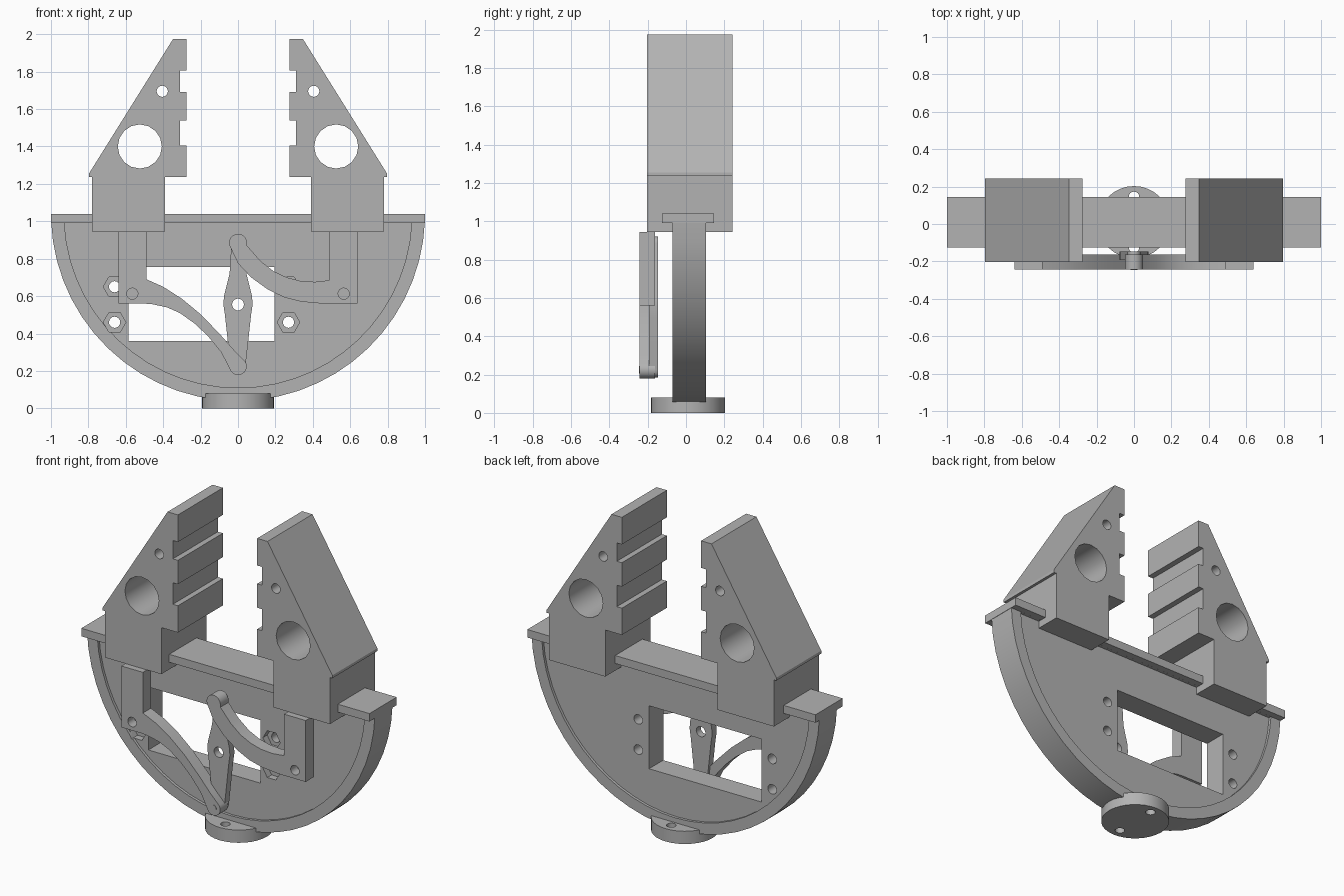
import bpy, bmesh
from math import sin, cos, pi, radians

if "Cube" in bpy.data.objects:
    bpy.data.objects.remove(bpy.data.objects["Cube"])

grey = bpy.data.materials.new("plain grey")
grey.use_nodes = True
grey.diffuse_color = (0.45, 0.45, 0.45, 1)
grey.node_tree.nodes["Principled BSDF"].inputs["Base Color"].default_value = (0.45, 0.45, 0.45, 1)


def arc(cx, cz, r, a0, a1, n):
    """Points on an arc, angles in degrees."""
    return [(cx + r * cos(radians(a0 + (a1 - a0) * i / n)),
             cz + r * sin(radians(a0 + (a1 - a0) * i / n))) for i in range(n + 1)]


def circle(cx, cz, r, n=16, turn=0):
    return arc(cx, cz, r, turn, turn + 360, n)[:-1]


def mirror(pts):
    return [(-x, z) for x, z in pts]


def prism(name, pts, lo, hi, axis="y"):
    """Extrude a profile along y (front outline) or z (plan outline)."""
    bm = bmesh.new()
    place = (lambda a, b, d: (a, d, b)) if axis == "y" else (lambda a, b, d: (a, b, d))
    low = [bm.verts.new(place(a, b, lo)) for a, b in pts]
    high = [bm.verts.new(place(a, b, hi)) for a, b in pts]
    bm.faces.new(low)
    bm.faces.new(high[::-1])
    for i in range(len(pts)):
        j = (i + 1) % len(pts)
        bm.faces.new((low[j], low[i], high[i], high[j]))
    bmesh.ops.recalc_face_normals(bm, faces=bm.faces)
    mesh = bpy.data.meshes.new(name)
    bm.to_mesh(mesh)
    bm.free()
    mesh.materials.append(grey)
    ob = bpy.data.objects.new(name, mesh)
    bpy.context.collection.objects.link(ob)
    return ob


def cut(ob, pts, lo, hi, axis="y"):
    """Subtract a prism from a part."""
    cutter = prism("cutter", pts, lo, hi, axis)
    bpy.context.view_layer.objects.active = ob
    mod = ob.modifiers.new("cut", "BOOLEAN")
    mod.operation, mod.solver, mod.object = "DIFFERENCE", "EXACT", cutter
    bpy.ops.object.modifier_apply(modifier=mod.name)
    bpy.data.objects.remove(cutter)


def rect(x0, x1, z0, z1):
    return [(x0, z0), (x1, z0), (x1, z1), (x0, z1)]


parts = []

# Half-round body plate with a raised rim, window and nut pockets
body = prism("body_plate", arc(0, 1.04, 1, 182, 358, 28), -0.07, 0.105)
dip = -3.1
recess = arc(0, 1.04, 0.93, 180 - dip, 360 + dip, 28)
cut(body, recess, -0.2, -0.053)
cut(body, recess, 0.088, 0.2)
cut(body, rect(-0.585, 0.195, 0.36, 0.755), -0.3, 0.3)
for x in (-0.66, 0.27):
    for z in (0.46, 0.65):
        cut(body, circle(x, z, 0.06, 6), -0.2, -0.01)
        cut(body, circle(x, z, 0.03), -0.3, 0.3)
parts.append(body)

# Guide rail across the top
parts.append(prism("guide_rail", rect(-1, 1, 0.99, 1.04), -0.125, 0.145))

# Round mounting foot with two screw holes
foot = prism("mounting_foot", circle(0, 0.01, 0.193, 32), 0, 0.08, "z")
for y in (-0.125, 0.145):
    cut(foot, circle(0, y, 0.028), -0.1, 0.2, "z")
parts.append(foot)

# Pair of notched jaws that ride on the rail
jaw = [(0.39, 0.945), (0.78, 0.945), (0.78, 1.237), (0.797, 1.237), (0.797, 1.255),
       (0.347, 1.975), (0.275, 1.975), (0.275, 1.805), (0.31, 1.805), (0.31, 1.69),
       (0.275, 1.69), (0.275, 1.54), (0.31, 1.54), (0.31, 1.405), (0.275, 1.405),
       (0.275, 1.237), (0.39, 1.237)]
for side, s in (("left", 1), ("right", -1)):
    ob = prism(side + "_jaw", jaw if s > 0 else mirror(jaw), -0.203, 0.243)
    cut(ob, circle(s * 0.525, 1.4, 0.118), -0.4, 0.4)
    cut(ob, circle(s * 0.405, 1.695, 0.03), -0.4, 0.4)
    parts.append(ob)

# Curved links hanging from the jaws
left_link = ([(0.64, 0.56), (0.64, 0.945), (0.49, 0.945), (0.49, 0.685), (0.41, 0.676),
              (0.33, 0.682), (0.26, 0.7), (0.19, 0.733), (0.12, 0.788), (0.048, 0.87)]
             + arc(0, 0.885, 0.048, 10, 195, 10)
             + [(0, 0.775), (0.07, 0.7), (0.16, 0.635), (0.25, 0.592), (0.34, 0.57), (0.45, 0.56)])
right_link = ([(-0.64, 0.56), (-0.64, 0.945), (-0.49, 0.945), (-0.49, 0.69), (-0.4, 0.65),
               (-0.3, 0.586), (-0.2, 0.503), (-0.1, 0.4), (-0.02, 0.31)]
              + arc(0, 0.225, 0.047, 35, -165, 10)
              + [(-0.09, 0.3), (-0.16, 0.385), (-0.23, 0.452), (-0.31, 0.509),
                 (-0.38, 0.54), (-0.46, 0.557), (-0.5, 0.56)])
for name, pts, s in (("left_link", left_link, 1), ("right_link", right_link, -1)):
    ob = prism(name, pts, -0.243, -0.163)
    cut(ob, circle(s * 0.565, 0.613, 0.03), -0.3, -0.18)
    parts.append(ob)

# Rocking lever joining the two links
lever = prism("rocking_lever", arc(0, 0.885, 0.035, 0, 180, 8)
              + [(-0.045, 0.72), (-0.075, 0.6), (-0.078, 0.555), (-0.07, 0.5)]
              + arc(0, 0.225, 0.04, 180, 360, 8)
              + [(0.07, 0.5), (0.078, 0.555), (0.075, 0.6), (0.045, 0.72)], -0.192, -0.147)
cut(lever, circle(0, 0.555, 0.032), -0.3, 0)
parts.append(lever)

# Lower pivot pin
parts.append(prism("pivot_pin", circle(0, 0.225, 0.02), -0.246, -0.147))

# Smooth the curved walls, keep corners sharp
bpy.ops.object.select_all(action="DESELECT")
for ob in parts:
    ob.select_set(True)
    bpy.context.view_layer.objects.active = ob
bpy.ops.object.shade_smooth_by_angle(angle=radians(30))
